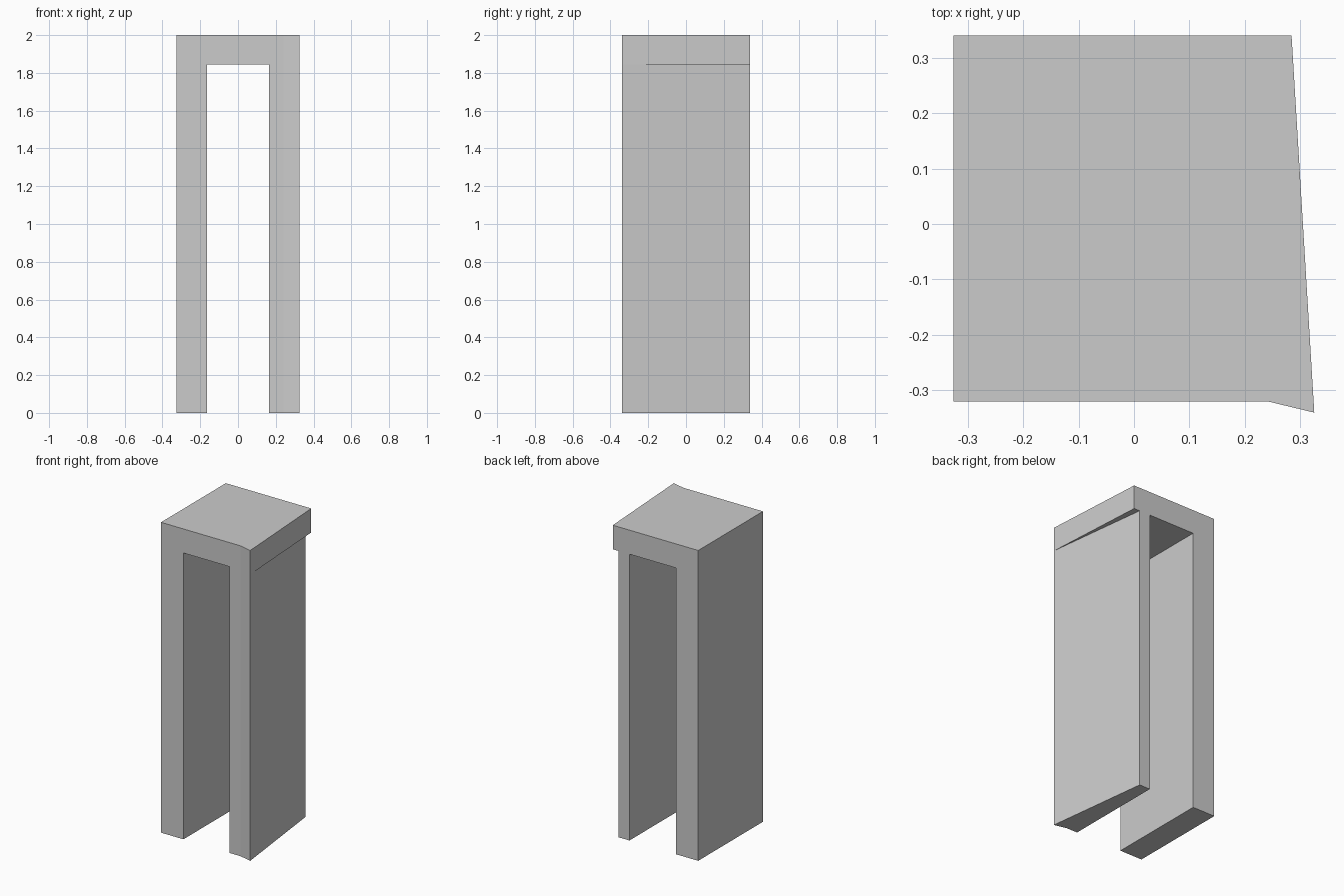
import bpy
import bmesh

if "Cube" in bpy.data.objects:
    bpy.data.objects.remove(bpy.data.objects["Cube"])

HEIGHT, LINTEL_Z = 2.0, 1.845
FRONT, BACK = -0.32, 0.34
LEFT, SLOT = -0.325, 0.165

bm = bmesh.new()


def flat(points, z, up):
    """Horizontal face from a counter-clockwise plan outline."""
    pts = points if up else points[::-1]
    bm.faces.new([bm.verts.new((x, y, z)) for x, y in pts])


def walls(points, z0, z1):
    """Vertical faces around a counter-clockwise plan outline."""
    for (ax, ay), (bx, by) in zip(points, points[1:] + points[:1]):
        bm.faces.new([bm.verts.new(p) for p in (
            (ax, ay, z0), (bx, by, z0), (bx, by, z1), (ax, ay, z1))])


# Plan corners of the skewed right side
bend = (0.242, FRONT)
tip = (0.325, -0.34)
cap_back = (0.284, BACK)
leg_back = (0.242, BACK)

# Two legs: a straight left one and a tapering right one
left_leg = [(LEFT, FRONT), (-SLOT, FRONT), (-SLOT, BACK), (LEFT, BACK)]
right_leg = [(SLOT, FRONT), bend, tip, leg_back, (SLOT, BACK)]
for leg in (left_leg, right_leg):
    flat(leg, 0, False)
    walls(leg, 0, LINTEL_Z)

# Lintel: outline, top, slot ceiling and the small overhanging ledge
lintel = [(LEFT, FRONT), (-SLOT, FRONT), (SLOT, FRONT), bend, tip,
          cap_back, leg_back, (SLOT, BACK), (-SLOT, BACK), (LEFT, BACK)]
walls(lintel, LINTEL_Z, HEIGHT)
flat(lintel, HEIGHT, True)
flat([(-SLOT, FRONT), (SLOT, FRONT), (SLOT, BACK), (-SLOT, BACK)], LINTEL_Z, False)
flat([tip, cap_back, leg_back], LINTEL_Z, False)

# Weld into one closed, flat-shaded shell
bmesh.ops.remove_doubles(bm, verts=bm.verts, dist=1e-5)
mesh = bpy.data.meshes.new("doorway_arch")
bm.to_mesh(mesh)
bm.free()
bpy.context.collection.objects.link(bpy.data.objects.new("doorway_arch", mesh))
